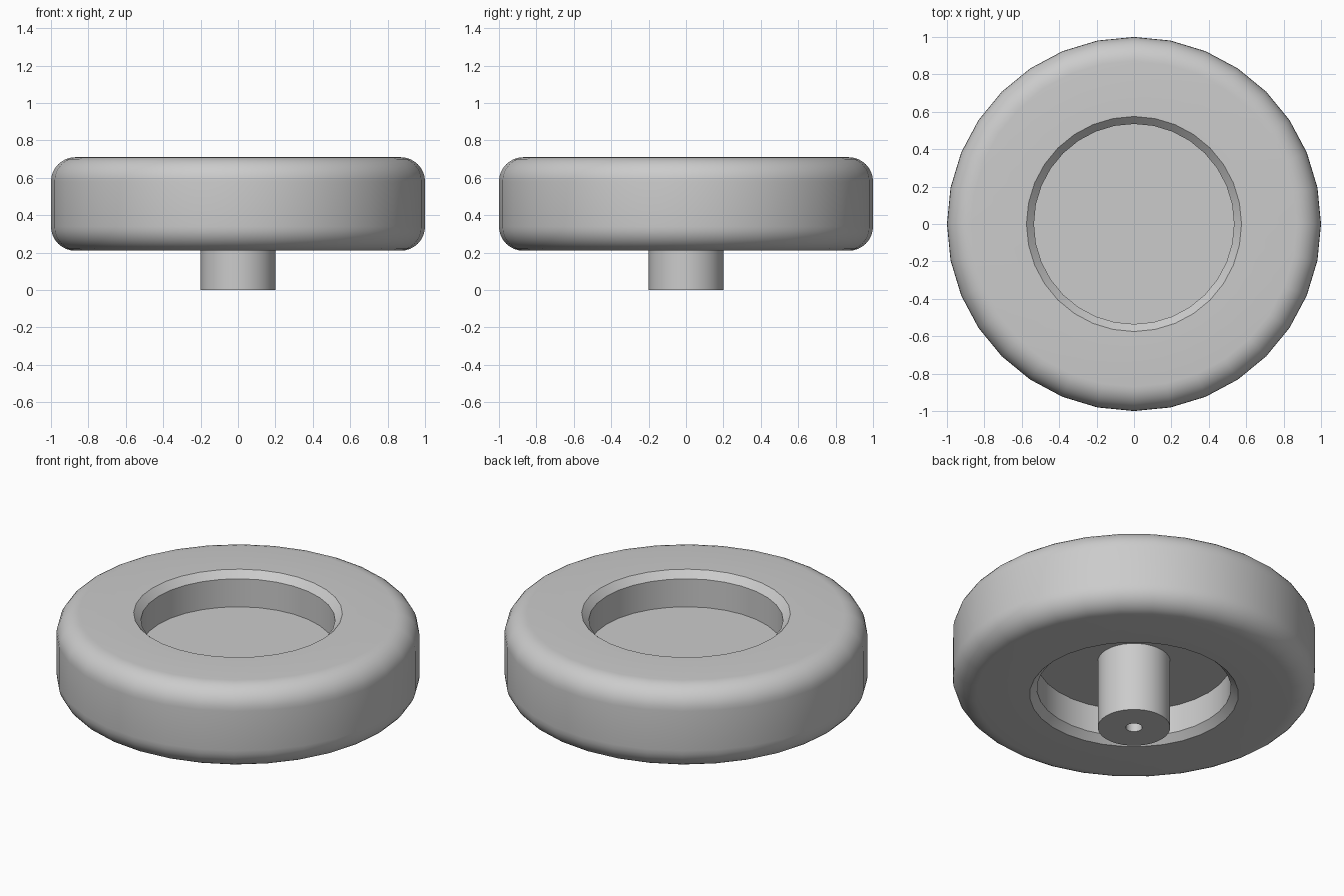
import bpy, bmesh, math

cube = bpy.data.objects.get("Cube")
if cube:
    bpy.data.objects.remove(cube, do_unlink=True)

SIDES = 32
grey = bpy.data.materials.new("plain grey")
grey.use_nodes = True
colour = (0.6, 0.6, 0.6, 1)
grey.diffuse_color = colour
grey.node_tree.nodes["Principled BSDF"].inputs["Base Color"].default_value = colour


def arc(cx, cz, r, start, end, steps=8):
    """Points along a quarter-round corner, angles in degrees."""
    angles = [math.radians(start + (end - start) * i / steps) for i in range(steps + 1)]
    return [(cx + r * math.cos(a), cz + r * math.sin(a)) for a in angles]


def lathe(name, profile):
    """Spin a (radius, height) profile around the z axis."""
    bm = bmesh.new()
    verts = [bm.verts.new((r, 0, z)) for r, z in profile]
    edges = [bm.edges.new(pair) for pair in zip(verts, verts[1:])]
    bmesh.ops.spin(bm, geom=verts + edges, cent=(0, 0, 0), axis=(0, 0, 1),
                   angle=math.tau, steps=SIDES, use_duplicate=False)
    bmesh.ops.remove_doubles(bm, verts=bm.verts, dist=0.0005)
    bmesh.ops.recalc_face_normals(bm, faces=bm.faces)
    mesh = bpy.data.meshes.new(name)
    bm.to_mesh(mesh)
    bm.free()
    mesh.materials.append(grey)
    obj = bpy.data.objects.new(name, mesh)
    bpy.context.collection.objects.link(obj)
    bpy.ops.object.select_all(action="DESELECT")
    obj.select_set(True)
    bpy.context.view_layer.objects.active = obj
    bpy.ops.object.shade_smooth_by_angle(angle=math.radians(30))
    return obj


# Wheel: rounded rim, chamfered recess on both faces, thin web in the middle
low, high, corner = 0.21, 0.71, 0.13
web_low, web_high = 0.42, 0.50
bore, chamfer = 0.535, 0.04
lathe("wheel",
      [(0, web_low), (bore, web_low), (bore, low + chamfer), (bore + chamfer, low)]
      + arc(1 - corner, low + corner, corner, -90, 0)
      + arc(1 - corner, high - corner, corner, 0, 90)
      + [(bore + chamfer, high), (bore, high - chamfer), (bore, web_high), (0, web_high)])

# Axle: round post under the web with a small blind hole in its end
lathe("axle", [(0, 0.3), (0.045, 0.3), (0.045, 0), (0.2, 0), (0.2, web_low + 0.02), (0, web_low + 0.02)])
